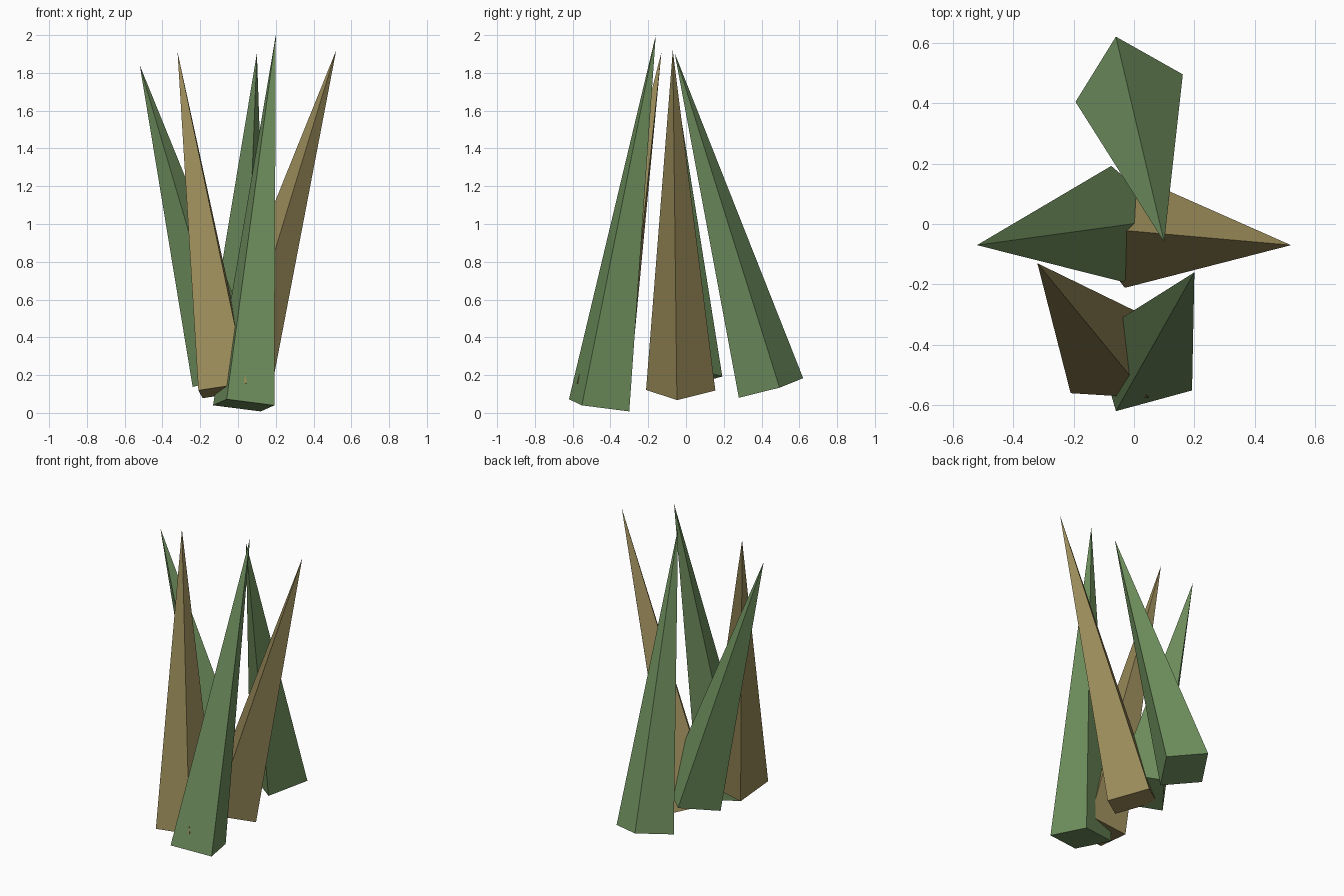
import bpy
import bmesh
from mathutils import Matrix, Vector

cube = bpy.data.objects.get("Cube")
if cube:
    bpy.data.objects.remove(cube, do_unlink=True)


def flat_material(name, rgb):
    mat = bpy.data.materials.new(name)
    mat.use_nodes = True
    colour = (*rgb, 1.0)
    mat.diffuse_color = colour
    bsdf = mat.node_tree.nodes["Principled BSDF"]
    bsdf.inputs["Base Color"].default_value = colour
    bsdf.inputs["Roughness"].default_value = 0.9
    return mat


green = flat_material("leaf green", (0.165, 0.285, 0.115))
straw = flat_material("dry straw", (0.32, 0.255, 0.10))


def blade(name, base, tip, corner, mat):
    """Four-sided spike from the base centre to the tip, turned to one corner."""
    base, tip, corner = Vector(base), Vector(tip), Vector(corner)
    up = (tip - base).normalized()
    out = corner - base
    side = (out - up * out.dot(up)).normalized()
    turn = Matrix((side, up.cross(side), up)).transposed().to_4x4()
    height = (tip - base).length

    bm = bmesh.new()
    bmesh.ops.create_cone(bm, cap_ends=True, cap_tris=False, segments=4,
                          radius1=out.length, radius2=0, depth=height)
    # First corner onto the local x axis, base centre onto the origin
    first = min(bm.verts, key=lambda v: v.co.z).co
    spin = Vector((1, 0)).angle_signed(first.xy.normalized())
    bmesh.ops.rotate(bm, verts=bm.verts, matrix=Matrix.Rotation(spin, 3, "Z"))
    bmesh.ops.translate(bm, verts=bm.verts, vec=(0, 0, height / 2))
    bmesh.ops.remove_doubles(bm, verts=bm.verts, dist=0.0001)
    bmesh.ops.recalc_face_normals(bm, faces=bm.faces)
    mesh = bpy.data.meshes.new(name)
    bm.to_mesh(mesh)
    bm.free()

    mesh.materials.append(mat)
    obj = bpy.data.objects.new(name, mesh)
    obj.matrix_world = Matrix.Translation(base) @ turn
    bpy.context.collection.objects.link(obj)


# Tuft of leaning grass blades
blade("front_green_blade", (0.03, -0.46, 0.04), (0.20, -0.16, 2.0),
      (-0.06, -0.62, 0.07), green)
blade("front_straw_blade", (-0.07, -0.44, 0.118), (-0.32, -0.13, 1.91),
      (-0.21, -0.56, 0.12), straw)
blade("left_straw_blade", (-0.01, -0.028, 0.12), (0.52, -0.07, 1.92),
      (0.165, -0.048, 0.065), straw)
blade("right_green_blade", (-0.055, 0.0, 0.19), (-0.52, -0.07, 1.84),
      (-0.24, -0.019, 0.137), green)
blade("back_green_blade", (-0.016, 0.45, 0.132), (0.10, -0.06, 1.905),
      (-0.06, 0.62, 0.185), green)
